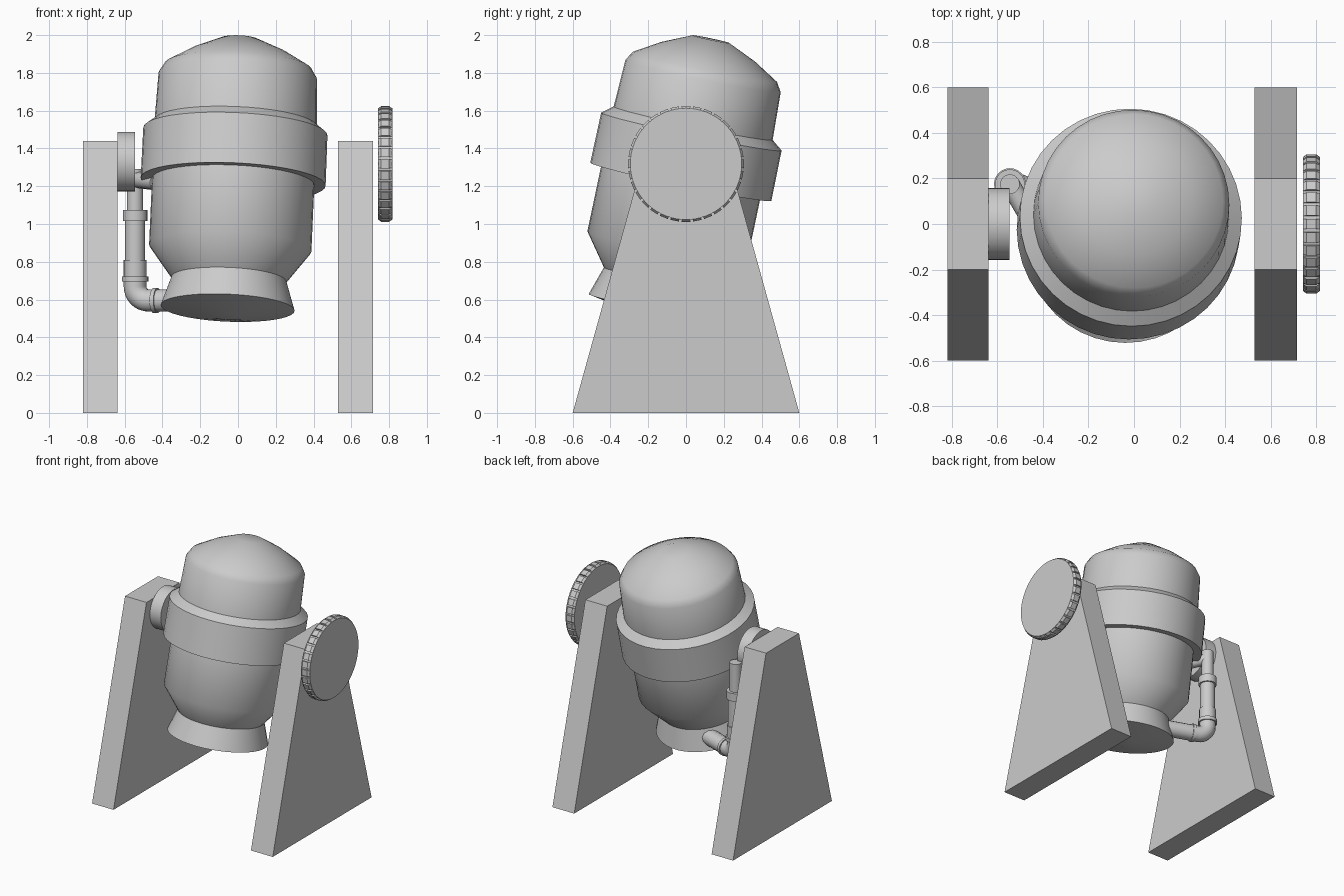
import bpy, bmesh, math
from mathutils import Vector, Matrix

if "Cube" in bpy.data.objects:
    bpy.data.objects.remove(bpy.data.objects["Cube"])

Z = Vector((0, 0, 1))


def finish(name, bm, angle=None):
    bmesh.ops.recalc_face_normals(bm, faces=bm.faces)
    me = bpy.data.meshes.new(name)
    bm.to_mesh(me)
    bm.free()
    ob = bpy.data.objects.new(name, me)
    bpy.context.collection.objects.link(ob)
    if angle:
        bpy.ops.object.select_all(action='DESELECT')
        bpy.context.view_layer.objects.active = ob
        ob.select_set(True)
        bpy.ops.object.shade_smooth_by_angle(angle=math.radians(angle))
    return ob


def lathe(name, profile, origin, axis=Z, segs=32, angle=40):
    """Revolve (radius, height) points around an axis through origin."""
    bm = bmesh.new()
    vs = [bm.verts.new((r, 0, h)) for r, h in profile]
    es = [bm.edges.new(p) for p in zip(vs, vs[1:])]
    bmesh.ops.spin(bm, geom=vs + es, cent=(0, 0, 0), axis=Z,
                   angle=math.tau, steps=segs)
    bmesh.ops.remove_doubles(bm, verts=bm.verts, dist=1e-4)
    rot = Z.rotation_difference(Vector(axis).normalized()).to_matrix().to_4x4()
    bmesh.ops.transform(bm, matrix=Matrix.Translation(origin) @ rot, verts=bm.verts)
    return finish(name, bm, angle)


def disc(name, r, h, origin, axis=Z, segs=32):
    return lathe(name, [(0, 0), (r, 0), (r, h), (0, h)], origin, axis, segs)


def prism(bm, loop, offset):
    """Solid from a loop of points swept to a second loop."""
    a = [bm.verts.new(p) for p in loop]
    b = [bm.verts.new(p) for p in offset]
    bm.faces.new(a)
    bm.faces.new(b[::-1])
    n = len(a)
    for i in range(n):
        bm.faces.new((a[i], b[i], b[(i + 1) % n], a[(i + 1) % n]))


def tube(name, points, r):
    cu = bpy.data.curves.new(name, 'CURVE')
    cu.dimensions = '3D'
    cu.bevel_depth, cu.bevel_resolution, cu.use_fill_caps = r, 4, True
    sp = cu.splines.new('POLY')
    sp.points.add(len(points) - 1)
    for p, co in zip(sp.points, points):
        p.co = (*co, 1)
    ob = bpy.data.objects.new(name, cu)
    bpy.context.collection.objects.link(ob)
    return ob


# side supports
outline = [(-0.6, 0), (0.6, 0), (0.2, 1.44), (-0.2, 1.44)]
for name, x0, x1 in (("left_support", -0.82, -0.638), ("right_support", 0.53, 0.715)):
    bm = bmesh.new()
    prism(bm, [(x0, y, z) for y, z in outline], [(x1, y, z) for y, z in outline])
    finish(name, bm)

# tilted drum: foot, neck, barrel, thick collar, domed lid
drum = [(0, -0.05), (0.07, -0.05), (0.355, 0), (0.305, 0.155), (0.43, 0.324),
        (0.43, 0.683), (0.49, 0.683), (0.488, 0.955), (0.43, 1.0), (0.42, 1.255),
        (0.39, 1.305), (0.257, 1.385), (0.1, 1.455), (0, 1.455)]
lathe("drum", drum, (-0.055, -0.168, 0.556), (0.043, 0.206, 0.978), 40)

# pivot hub on the left support
disc("pivot_hub", 0.158, 0.092, (-0.638, 0, 1.33), (1, 0, 0))

# hand wheel with grip pads around the rim
C = Vector((0, 0, 1.318))
lathe("hand_wheel", [(0, 0), (0.295, 0), (0.295, 0.075), (0, 0.075)],
      C + Vector((0.742, 0, 0)), (1, 0, 0), 64)
pad = [(0.28, 0.743), (0.295, 0.742), (0.307, 0.758), (0.307, 0.8),
       (0.295, 0.817), (0.28, 0.816)]
bm = bmesh.new()
for i in range(32):
    loops = []
    for side in (-1, 1):
        t = math.tau * i / 32 + side * math.radians(4.3)
        loops.append([C + Vector((x, r * math.cos(t), r * math.sin(t))) for r, x in pad])
    prism(bm, *loops)
finish("wheel_grips", bm)

# drain pipe: straight lengths and collars
PX, PY = -0.545, 0.175
for name, r, z0, z1 in (("lower_pipe", 0.053, 0.66, 1.03),
                        ("upper_pipe", 0.043, 1.03, 1.29),
                        ("pipe_collar", 0.065, 1.015, 1.075),
                        ("pipe_sleeve", 0.06, 0.72, 0.81),
                        ("pipe_flange", 0.07, 0.695, 0.722)):
    disc(name, r, z1 - z0, (PX, PY, z0), segs=24)

# bottom elbow turning into the foot
run = Vector((0.94, -0.34, 0))
R, base = 0.075, Vector((PX, PY, 0.67))
path = [base + Z * 0.04]
for i in range(9):
    a = math.pi / 2 * i / 8
    path.append(base + run * R * (1 - math.cos(a)) - Z * R * math.sin(a))
path.append(path[-1] + run * 0.25)
tube("bottom_elbow", path, 0.06)
disc("elbow_flange", 0.067, 0.022, path[-2] + run * 0.03, run, 24)

# short link from the pipe top to the drum
tube("top_link", [(PX, PY, 1.235), (-0.43, -0.02, 1.22)], 0.043)
